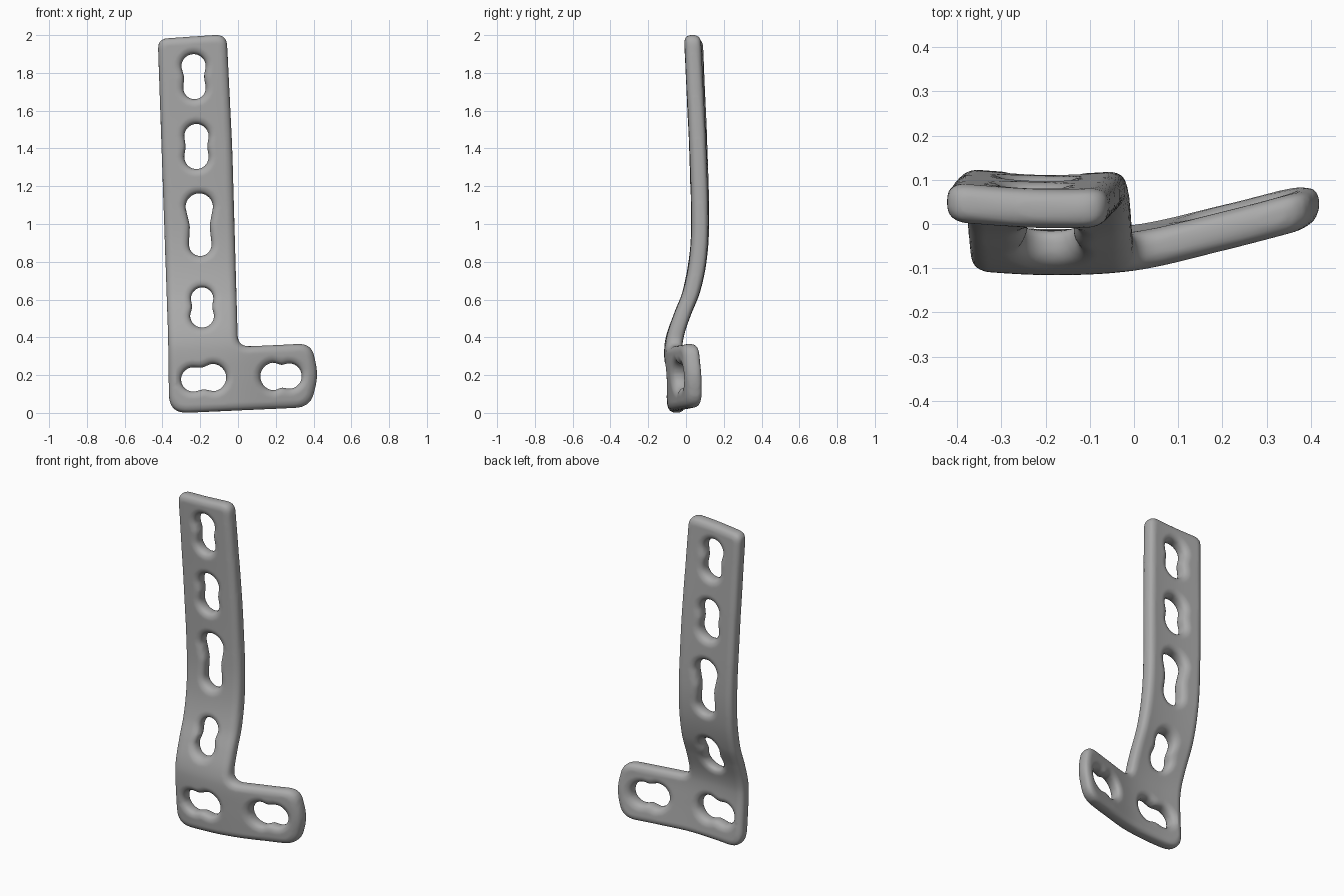
import bpy
import bmesh
from math import sin, cos, pi, atan2
from mathutils import Vector

cube = bpy.data.objects.get("Cube")
if cube:
    bpy.data.objects.remove(cube)

HALF_THICK, ROUND = 0.044, 0.034


def rounded(points):
    """Outline with every corner (x, z, radius) replaced by a quadratic arc."""
    out = []
    for i, (x, z, r) in enumerate(points):
        p = Vector((x, z))
        before = Vector(points[i - 1][:2]) - p
        after = Vector(points[(i + 1) % len(points)][:2]) - p
        a, b = p + before.normalized() * r, p + after.normalized() * r
        for k in range(9):
            t = k / 8
            out.append(a * (1 - t) ** 2 + p * 2 * t * (1 - t) + b * t * t)
    return out


def keyhole(x1, z1, r1, x2, z2, r2):
    """Slot made of two round ends with a slight waist between them."""
    a, b = Vector((x1, z1)), Vector((x2, z2))
    d = b - a
    ang = atan2(d.y, d.x)
    side = Vector((-d.y, d.x)).normalized() * min(r1, r2) * 0.86
    arc = lambda c, r, start: [c + Vector((cos(start + pi * k / 12), sin(start + pi * k / 12))) * r
                               for k in range(13)]
    mid = (a + b) / 2
    return arc(a, r1, ang + pi / 2) + [mid - side] + arc(b, r2, ang - pi / 2) + [mid + side]


def smooth_curve(keys, v):
    """Cubic interpolation through (position, value) keys."""
    v = max(keys[0][0], min(keys[-1][0], v))
    i = max(k for k in range(len(keys) - 1) if keys[k][0] <= v)

    def slope(k):
        lo, hi = keys[max(k - 1, 0)], keys[min(k + 1, len(keys) - 1)]
        return (hi[1] - lo[1]) / (hi[0] - lo[0])
    (a, fa), (b, fb) = keys[i], keys[i + 1]
    h = b - a
    t = (v - a) / h
    return (fa * (1 + 2 * t) * (1 - t) ** 2 + fb * t * t * (3 - 2 * t)
            + h * (slope(i) * t * (1 - t) ** 2 - slope(i + 1) * t * t * (1 - t)))


# L-shaped outline of the plate
outline = rounded([(-0.425, 1.98, 0.05), (-0.06, 2.005, 0.06), (-0.03, 1.4, 0.1), (0.0, 0.35, 0.06),
                   (0.39, 0.368, 0.07), (0.425, 0.2, 0.06), (0.385, 0.03, 0.08), (-0.365, -0.004, 0.1),
                   (-0.37, 0.4, 0.1), (-0.405, 1.4, 0.1)])

# Screw slots: four up the shaft, two along the foot
slots = [(-0.235, 1.835, 0.065, -0.23, 1.72, 0.06),
         (-0.22, 1.465, 0.065, -0.22, 1.355, 0.065),
         (-0.205, 1.09, 0.073, -0.2, 0.89, 0.06),
         (-0.19, 0.605, 0.06, -0.19, 0.515, 0.064),
         (-0.237, 0.177, 0.065, -0.135, 0.187, 0.073),
         (0.192, 0.193, 0.074, 0.27, 0.195, 0.068)]

# Flat plate with rounded edges
curve = bpy.data.curves.new("plate_profile", "CURVE")
curve.dimensions = "2D"
curve.fill_mode = "BOTH"
curve.extrude = HALF_THICK - ROUND
curve.bevel_depth = ROUND
curve.bevel_resolution = 4
curve.offset = -ROUND
for loop in [outline] + [keyhole(*s) for s in slots]:
    spline = curve.splines.new("POLY")
    spline.points.add(len(loop) - 1)
    for point, co in zip(spline.points, loop):
        point.co = (co.x, co.y, 0, 1)
    spline.use_cyclic_u = True
helper = bpy.data.objects.new("plate_profile", curve)
bpy.context.collection.objects.link(helper)
deps = bpy.context.evaluated_depsgraph_get()
mesh = bpy.data.meshes.new_from_object(helper.evaluated_get(deps))
bpy.data.objects.remove(helper)

bm = bmesh.new()
bm.from_mesh(mesh)
bmesh.ops.remove_doubles(bm, verts=bm.verts, dist=0.0004)
bmesh.ops.recalc_face_normals(bm, faces=bm.faces)
bm.to_mesh(mesh)
bm.free()

plate = bpy.data.objects.new("bone_plate", mesh)
bpy.context.collection.objects.link(plate)
bpy.context.view_layer.objects.active = plate
plate.select_set(True)

# Even surface so that the plate bends smoothly
remesh = plate.modifiers.new("even_surface", "REMESH")
remesh.mode = "VOXEL"
remesh.voxel_size = 0.011
soften = plate.modifiers.new("soften", "SMOOTH")
soften.factor = 0.5
soften.iterations = 4
for name in ("even_surface", "soften"):
    bpy.ops.object.modifier_apply(modifier=name)

# Stand it up and bend it: shaft along its height, foot across its width
spine = [(0, -0.052), (0.2, -0.066), (0.34, -0.071), (0.42, -0.058), (0.52, -0.024), (0.64, 0.023),
         (0.8, 0.057), (1.0, 0.07), (1.4, 0.06), (1.8, 0.042), (2.0, 0.033)]
sweep = [(-0.43, 0.014), (-0.2, 0.0), (0.0, 0.01), (0.2, 0.055), (0.43, 0.115)]
for v in plate.data.vertices:
    x, z, depth = v.co
    v.co = (x, smooth_curve(spine, z) + smooth_curve(sweep, x) - depth, z)

# Plain grey metal
grey = bpy.data.materials.new("plain_grey")
grey.use_nodes = True
colour = (0.4, 0.4, 0.4, 1)
grey.diffuse_color = colour
grey.node_tree.nodes["Principled BSDF"].inputs["Base Color"].default_value = colour
plate.data.materials.clear()
plate.data.materials.append(grey)
for poly in plate.data.polygons:
    poly.use_smooth = True
